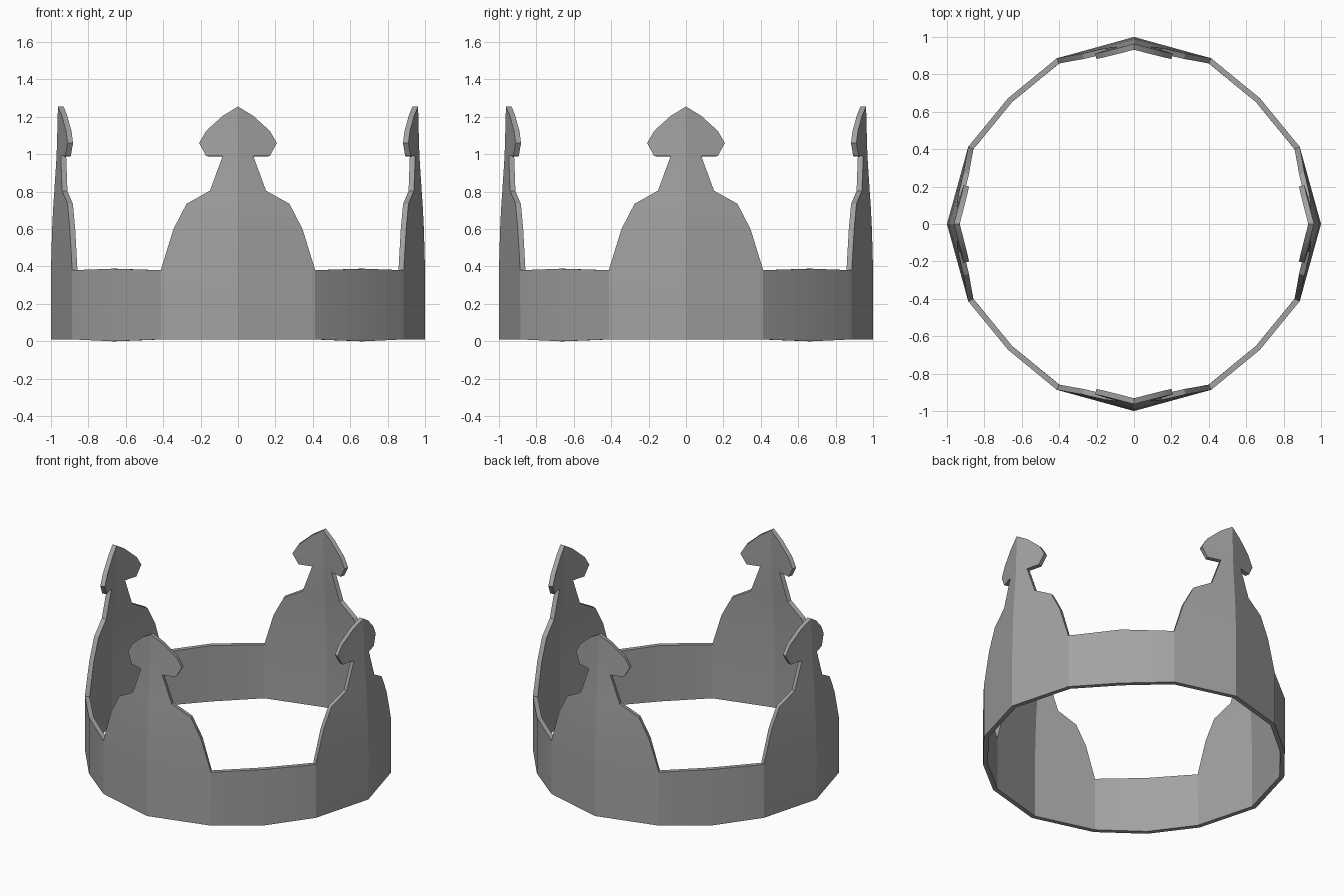
import bpy, bmesh, math
from mathutils import Matrix, Vector

cube = bpy.data.objects.get("Cube")
if cube:
    bpy.data.objects.remove(cube, do_unlink=True)

# One dull metal for the whole crown
metal = bpy.data.materials.new("grey metal")
metal.use_nodes = True
grey = (0.36, 0.36, 0.36, 1)
metal.diffuse_color = grey
metal.node_tree.nodes["Principled BSDF"].inputs["Base Color"].default_value = grey

# Half outline of a peak: height, inward lean, widths from the centre ridge
ROWS = [
    (0.01, 0, [0, 0.413]),
    (0.38, 0, [0, 0.413]),
    (0.6, 0.006, [0, 0.345]),
    (0.735, 0.013, [0, 0.275]),
    (0.805, 0.018, [0, 0.15]),
    (0.99, 0.03, [0, 0.082, 0.17]),
    (1.06, 0.032, [0, 0.082, 0.208]),
    (1.125, 0.034, [0, 0.082, 0.17]),
    (1.205, 0.036, [0, 0.082]),
    (1.255, 0.037, [0]),
]


def add_half_peak(bm, side, turn):
    """Ridge-to-edge half of a peak with its cross arm."""
    grid = [[bm.verts.new(turn @ Vector((side * w, -1 + 0.275 * w + lean, z)))
             for w in widths] for z, lean, widths in ROWS]
    for low, high in zip(grid, grid[1:]):
        for j in range(len(low) - 1):
            ring = [low[j], low[j + 1]] + high[j:j + 2][::-1]
            bm.faces.new(ring)


def add_band(bm, turn):
    """Two low wall panels joining neighbouring peaks."""
    path = [(0.413, -0.886, 0.01, 0.38), (0.673, -0.673, 0, 0.388),
            (0.886, -0.413, 0.01, 0.38)]
    pairs = [[bm.verts.new(turn @ Vector((x, y, z))) for z in (a, b)]
             for x, y, a, b in path]
    for p, q in zip(pairs, pairs[1:]):
        bm.faces.new((p[0], q[0], q[1], p[1]))


# Four peaks and four bands form the closed ring
bm = bmesh.new()
for k in range(4):
    turn = Matrix.Rotation(k * math.pi / 2, 3, "Z")
    add_half_peak(bm, 1, turn)
    add_half_peak(bm, -1, turn)
    add_band(bm, turn)
bmesh.ops.remove_doubles(bm, verts=bm.verts, dist=0.003)
bmesh.ops.recalc_face_normals(bm, faces=bm.faces)
bm.faces.ensure_lookup_table()
f = bm.faces[0]
c = f.calc_center_median()
if f.normal.x * c.x + f.normal.y * c.y < 0:
    bmesh.ops.reverse_faces(bm, faces=bm.faces)
mesh = bpy.data.meshes.new("crown")
bm.to_mesh(mesh)
bm.free()
crown = bpy.data.objects.new("crown", mesh)
bpy.context.collection.objects.link(crown)
mesh.materials.append(metal)

# Wall thickness, grown inward
bpy.context.view_layer.objects.active = crown
crown.select_set(True)
wall = crown.modifiers.new("wall", "SOLIDIFY")
wall.thickness = 0.03
wall.offset = -1
wall.use_even_offset = True
bpy.ops.object.modifier_apply(modifier=wall.name)
bpy.ops.object.shade_smooth_by_angle(angle=math.radians(20))
